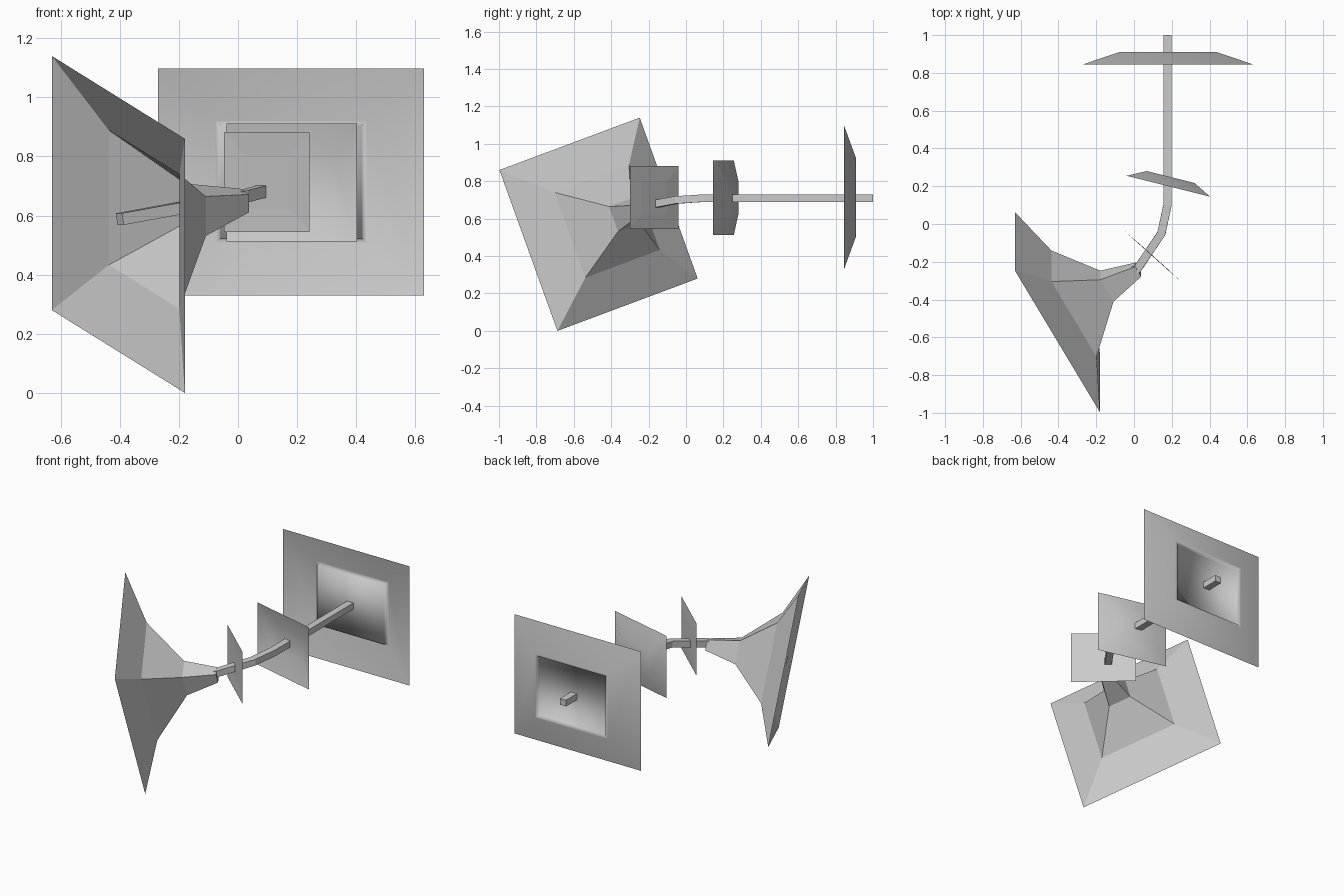
import bpy
from mathutils import Vector as V

if "Cube" in bpy.data.objects:
    bpy.data.objects.remove(bpy.data.objects["Cube"])


def loft(name, rings, cap_start=False, cap_end=False, smooth=False):
    """Skin a row of four-sided rings given as (centre, half_u, half_v)."""
    verts, faces = [], []
    for c, u, v in rings:
        verts += [c - u - v, c + u - v, c + u + v, c - u + v]
    for r in range(len(rings) - 1):
        a, b = 4 * r, 4 * r + 4
        for i in range(4):
            j = (i + 1) % 4
            faces.append((a + i, a + j, b + j, b + i))
    n = len(verts)
    if cap_start:
        faces.append((3, 2, 1, 0))
    if cap_end:
        faces.append((n - 4, n - 3, n - 2, n - 1))
    me = bpy.data.meshes.new(name)
    me.from_pydata(verts, [], faces)
    me.update()
    for p in me.polygons:
        p.use_smooth = smooth
    ob = bpy.data.objects.new(name, me)
    bpy.context.collection.objects.link(ob)
    return ob


def dish(name, centre, across, steps, smooth=True):
    """Shallow upright dish; steps are (half width, half height, depth)."""
    c, a = V(centre), V(across).normalized()
    axis = V((-a.y, a.x, 0))
    rings = [(c + axis * d, a * w, V((0, 0, h))) for w, h, d in steps]
    return loft(name, rings, cap_end=True, smooth=smooth)


# Flared square horn, tilted along its own axis
mouth = V((-0.405, -0.4675, 0.57))
half_u = V((0.45, -0.75, -0.28)) / 2
half_v = V((0, 0.31, -0.86)) / 2
axis = half_u.cross(half_v).normalized()
loft("horn", [(mouth + axis * t, half_u * s, half_v * s)
              for t, s in ((0, 1), (0.10, 0.53), (0.30, 0.155), (0.49, 0.07))],
     cap_end=True)

# Bent square rod running from the horn mouth to the back
path = [V(p) for p in ((-0.40, -0.46, 0.588), (0.02, -0.235, 0.665),
                       (0.145, -0.05, 0.70), (0.177, 0.10, 0.71),
                       (0.177, 1.0, 0.71))]
rings = []
for i, p in enumerate(path):
    before = (p - path[i - 1]).normalized() if i else V()
    after = (path[i + 1] - p).normalized() if i < len(path) - 1 else V()
    d = (before + after).normalized()
    side = d.cross(V((0, 0, 1))).normalized()
    rings.append((p, side * 0.022, side.cross(d) * 0.02))
loft("rod", rings, cap_start=True, cap_end=True)

# Flat plate next to the horn
dish("small_plate", (0.0975, -0.17, 0.7125), (0.29, -0.26, 0),
     [(0.195, 0.168, 0), (0.10, 0.09, 0.003)], smooth=False)

# Middle dish, turned slightly
dish("middle_dish", (0.182, 0.20, 0.712), (0.44, -0.11, 0),
     [(0.228, 0.20, 0), (0.13, 0.088, 0.05)])

# Large back dish with a thin lip around its recessed centre
dish("back_dish", (0.18, 0.845, 0.714), (1, 0, 0),
     [(0.45, 0.384, 0), (0.258, 0.207, 0.065),
      (0.243, 0.195, 0.065), (0.24, 0.193, 0.045)])
